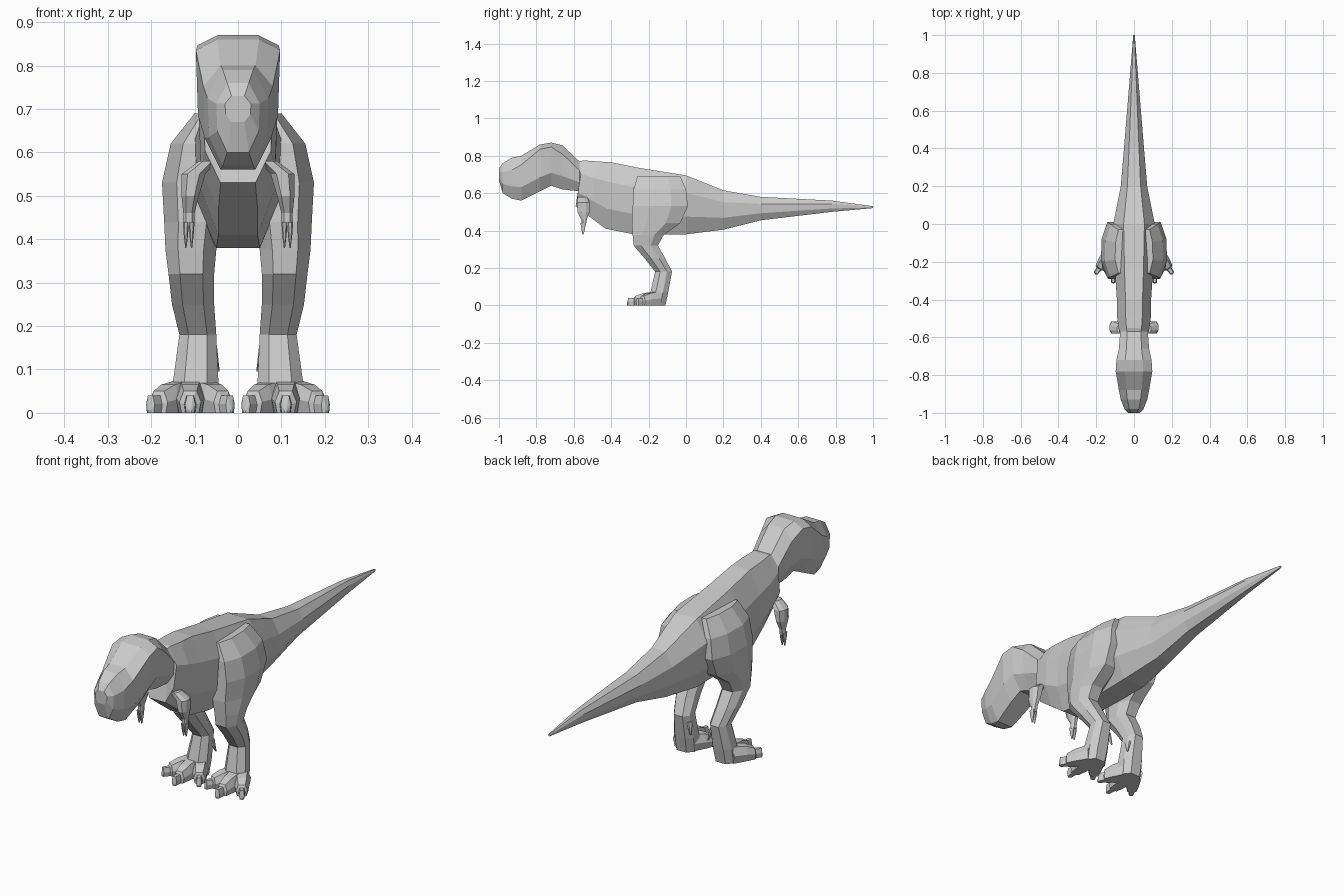
import bpy
import bmesh
from mathutils import Vector

if "Cube" in bpy.data.objects:
    bpy.data.objects.remove(bpy.data.objects["Cube"])

grey = bpy.data.materials.new("plain grey")
grey.use_nodes = True
grey.diffuse_color = (.6, .6, .6, 1)
grey.node_tree.nodes["Principled BSDF"].inputs["Base Color"].default_value = grey.diffuse_color


def octagon(place, narrow=.5, shoulder=.3):
    """Chamfered section: place(t, w) turns depth t and side w into a point."""
    corners = [(0, narrow), (shoulder, 1), (.7, .95), (1, narrow)]
    right = [place(t, w) for t, w in corners]
    left = [place(t, -w) for t, w in reversed(corners)]
    return right + left


def upright(y, top, bottom, width, lean=0, shoulder=.3):
    """Section across the spine; lean carries its underside forward."""
    return octagon(lambda t, w: Vector((width * w, y - lean * t, top + (bottom - top) * t)),
                   shoulder=shoulder)


def level(z, front, back, inner, outer):
    """Horizontal section of a limb."""
    middle, half = (inner + outer) / 2, (outer - inner) / 2
    return octagon(lambda t, w: Vector((middle + half * w, front + (back - front) * t, z)))


def loft(name, rings, mirror=True):
    """Skin a list of matching sections and cap both ends."""
    bm = bmesh.new()
    loops = [[bm.verts.new(point) for point in ring] for ring in rings]
    for near, far in zip(loops, loops[1:]):
        for i in range(len(near)):
            bm.faces.new((near[i - 1], near[i], far[i], far[i - 1]))
    bm.faces.new(loops[0])
    bm.faces.new(loops[-1])
    bmesh.ops.recalc_face_normals(bm, faces=bm.faces)
    mesh = bpy.data.meshes.new(name)
    bm.to_mesh(mesh)
    bm.free()
    mesh.materials.append(grey)
    part = bpy.data.objects.new(name, mesh)
    bpy.context.collection.objects.link(part)
    if mirror:
        part.modifiers.new("mirror", "MIRROR").use_mirror_merge = False


# Head, from the snout back over the brow to the neck
head = [
    upright(y=-1, top=.73, bottom=.67, width=.03),
    upright(y=-.98, top=.76, bottom=.6, width=.05),
    upright(y=-.93, top=.79, bottom=.57, width=.07),
    upright(y=-.88, top=.8, bottom=.56, width=.08, shoulder=.2),
    upright(y=-.78, top=.86, bottom=.61, width=.097, shoulder=.1),
    upright(y=-.72, top=.87, bottom=.64, width=.093, shoulder=.1),
    upright(y=-.66, top=.855, bottom=.62, width=.08, shoulder=.2),
    upright(y=-.57, top=.77, bottom=.61, width=.073),
]

# Trunk and tail continue the same skin
trunk = [
    upright(y=-.55, top=.775, bottom=.53, width=.08, lean=.04),
    upright(y=-.48, top=.77, bottom=.47, width=.09, lean=.03),
    upright(y=-.4, top=.765, bottom=.41, width=.09, lean=.03),
    upright(y=-.25, top=.735, bottom=.38, width=.1, lean=.03),
    upright(y=0, top=.695, bottom=.38, width=.11),
    upright(y=.2, top=.615, bottom=.405, width=.07),
    upright(y=.4, top=.58, bottom=.455, width=.053),
    upright(y=.78, top=.56, bottom=.5, width=.022),
    upright(y=1, top=.53, bottom=.52, width=.004),
]
loft("body", head + trunk, mirror=False)

# Legs, from the hip down to the heel
loft("legs", [
    level(z=.69, front=-.26, back=-.03, inner=.03, outer=.1),
    level(z=.62, front=-.28, back=0, inner=.04, outer=.155),
    level(z=.53, front=-.285, back=.01, inner=.04, outer=.175),
    level(z=.44, front=-.29, back=-.03, inner=.04, outer=.17),
    level(z=.375, front=-.285, back=-.12, inner=.05, outer=.167),
    level(z=.32, front=-.28, back=-.15, inner=.055, outer=.16),
    level(z=.25, front=-.22, back=-.11, inner=.055, outer=.152),
    level(z=.18, front=-.165, back=-.075, inner=.05, outer=.135),
    level(z=.07, front=-.19, back=-.095, inner=.045, outer=.15),
    level(z=0, front=-.2, back=-.11, inner=.05, outer=.15),
])


def toe(name, root_x, root_y, tip_x, tip_y):
    """Toe resting on the ground, narrowing by steps into a stubby claw."""
    root, tip = Vector((root_x, root_y, 0)), Vector((tip_x, tip_y, 0))
    side = (tip - root).normalized().cross(Vector((0, 0, 1)))
    outline = [(-.8, 0), (.8, 0), (1, .5), (.6, 1), (-.6, 1), (-1, .5)]
    stages = [(0, .038, .075), (.45, .032, .065), (.72, .025, .05),
              (.76, .014, .04), (.96, .012, .04), (1, .003, .01)]
    loft(name, [[root.lerp(tip, along) + side * width * s + Vector((0, 0, height * h))
                 for s, h in outline] for along, width, height in stages])


toe("middle_toes", root_x=.11, root_y=-.16, tip_x=.11, tip_y=-.315)
toe("outer_toes", root_x=.125, root_y=-.15, tip_x=.205, tip_y=-.265)
toe("inner_toes", root_x=.085, root_y=-.15, tip_x=.015, tip_y=-.265)

# Small spur on the inside of each ankle
loft("spurs", [
    level(z=.15, front=-.13, back=-.095, inner=.048, outer=.07),
    level(z=.095, front=-.1, back=-.095, inner=.042, outer=.048),
])

# Short arms, from the shoulder down to the hand
loft("arms", [
    level(z=.58, front=-.58, back=-.53, inner=.05, outer=.09),
    level(z=.55, front=-.58, back=-.515, inner=.075, outer=.13),
    level(z=.5, front=-.58, back=-.515, inner=.09, outer=.13),
    level(z=.46, front=-.56, back=-.53, inner=.1, outer=.126),
    level(z=.43, front=-.56, back=-.535, inner=.1, outer=.126),
])

# Two tapering fingers on each hand
for name, x in (("inner_fingers", .107), ("outer_fingers", .12)):
    loft(name, [level(z, front=-.55 - r, back=-.55 + r, inner=x - r / 2, outer=x + r / 2)
                for z, r in ((.44, .014), (.41, .01), (.38, .003))])
